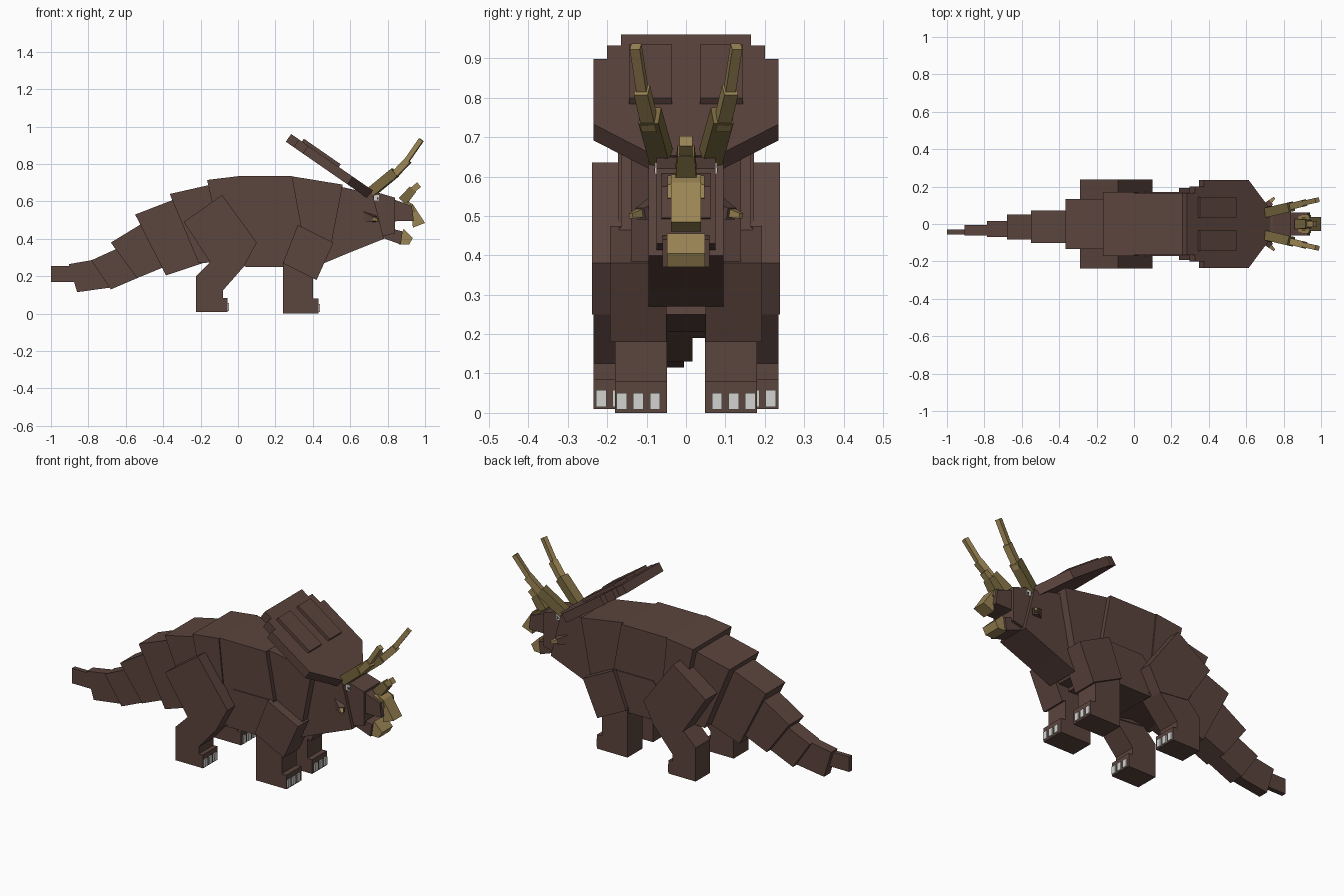
import bpy, bmesh
from mathutils import Matrix, Vector

cube = bpy.data.objects.get("Cube")
if cube:
    bpy.data.objects.remove(cube)


def material(name, color):
    mat = bpy.data.materials.new(name)
    mat.use_nodes = True
    mat.diffuse_color = (*color, 1)
    mat.node_tree.nodes["Principled BSDF"].inputs["Base Color"].default_value = (*color, 1)
    return mat


hide = material("brown hide", (.105, .058, .047))
horn = material("tan horn", (.33, .235, .09))
dark_horn = material("dark horn", (.19, .14, .05))
claw = material("pale claw", (.65, .65, .63))
pupil_black = material("pupil black", (.02, .015, .015))


def finish(name, bm, mat):
    bmesh.ops.recalc_face_normals(bm, faces=bm.faces)
    mesh = bpy.data.meshes.new(name)
    bm.to_mesh(mesh)
    bm.free()
    mesh.materials.append(mat)
    obj = bpy.data.objects.new(name, mesh)
    bpy.context.collection.objects.link(obj)
    return obj


def prism(name, profile, near, far, mat=hide, matrix=Matrix()):
    """Side profile (x, z) extruded along y from near to far."""
    bm = bmesh.new()
    face = bm.faces.new([bm.verts.new((x, near, z)) for x, z in profile])
    grown = bmesh.ops.extrude_face_region(bm, geom=[face])["geom"]
    moved = [v for v in grown if isinstance(v, bmesh.types.BMVert)]
    bmesh.ops.translate(bm, verts=moved, vec=(0, far - near, 0))
    bm.transform(matrix)
    return finish(name, bm, mat)


def slab(name, profile, half, mat=hide, center=0):
    return prism(name, profile, center - half, center + half, mat)


def box(name, low, high, mat=hide):
    (x0, y0, z0), (x1, y1, z1) = low, high
    return prism(name, [(x0, z0), (x1, z0), (x1, z1), (x0, z1)], y0, y1, mat)


def rod(name, start, end, size, mat, tip=1.0):
    """Square bar between two points, narrowed at the end by tip."""
    start, end = Vector(start), Vector(end)
    axis = end - start
    bm = bmesh.new()
    bmesh.ops.create_cube(bm, size=1)
    for v in bm.verts:
        scale = size * (tip if v.co.z > 0 else 1)
        v.co = (v.co.x * scale, v.co.y * scale, v.co.z * axis.length)
    turn = axis.to_track_quat("Z", "Y").to_matrix().to_4x4()
    bm.transform(Matrix.Translation((start + end) / 2) @ turn)
    return finish(name, bm, mat)


# Tail, from the tip towards the hips
slab("tail_tip", [(-1, .17), (-.8, .17), (-.8, .255), (-1, .255)], .013, center=-.043)
slab("tail_end", [(-.905, .265), (-.76, .29), (-.68, .14), (-.86, .115)], .028, center=-.033)
slab("tail_fourth", [(-.785, .285), (-.62, .36), (-.54, .19), (-.68, .13)], .043, center=-.027)
slab("tail_third", [(-.68, .38), (-.5, .49), (-.37, .26), (-.54, .19)], .067, center=-.017)
slab("tail_second", [(-.55, .53), (-.33, .615), (-.16, .28), (-.385, .205)], .087, center=-.015)
slab("hips", [(-.365, .64), (-.1, .7), (-.03, .28), (-.21, .27)], .133)

# Torso
slab("rear_body", [(-.165, .715), (0, .735), (.05, .25), (-.07, .28)], .172)
slab("middle_body", [(0, .735), (.29, .735), (.34, .46), (.34, .25), (.04, .25), (-.02, .4)], .165)
slab("belly", [(.04, .25), (.38, .25), (.34, .47), (.09, .47), (.04, .42)], .17)
slab("chest", [(.285, .735), (.56, .69), (.5, .38), (.44, .27), (.3, .27)], .14)
slab("throat", [(.5, .69), (.72, .64), (.78, .4), (.58, .32), (.46, .27), (.4, .4)], .095)

# Head and jaws
slab("cheeks", [(.6, .63), (.74, .65), (.84, .62), (.84, .43), (.76, .41), (.6, .45)], .075)
slab("snout", [(.7, .66), (.93, .575), (.94, .495), (.85, .495), (.7, .46)], .062)
slab("lower_jaw", [(.72, .48), (.84, .45), (.88, .44), (.87, .37), (.76, .41)], .06)
slab("upper_beak", [(.9, .605), (.935, .585), (1, .485), (.935, .46), (.925, .57)], .038, horn)
slab("nose_plate", [(.88, .602), (.935, .58), (.945, .545), (.9, .54)], .047, horn)
slab("lower_beak", [(.86, .37), (.915, .37), (.935, .405), (.885, .455)], .048, horn)
rod("nose_horn_base", (.88, .0, .6), (.935, .0, .665), .055, dark_horn, .8)
rod("nose_horn_tip", (.92, .0, .65), (.968, .0, .69), .032, horn)

# Frill: stepped shield leaning back over the shoulders
lean = Matrix(((.822, .569, 0, .27), (0, 0, 1, 0), (-.569, .822, 0, .94), (0, 0, 0, 1)))
edge = [(0, .165), (.05, .165), (.05, .2), (.11, .2), (.11, .235), (.4, .235), (.54, .08)]
shield = edge + [(u, -w) for u, w in reversed(edge)]
prism("frill", shield, -.025, .025, matrix=lean)

for side, label in ((1, "left"), (-1, "right")):
    def part(kind):
        return f"{label}_{kind}"

    def span(inner, outer):
        return sorted((side * inner, side * outer))

    # Raised frill panel
    w0, w1 = span(.035, .145)
    prism(part("frill_panel"), [(.07, w0), (.31, w0), (.31, w1), (.07, w1)],
          .02, .043, matrix=lean)

    # Brow horn in three narrowing bars
    rod(part("horn_base"), (.7, side * .06, .64), (.84, side * .092, .755), .052, dark_horn)
    rod(part("horn_middle"), (.82, side * .09, .725), (.91, side * .112, .82), .036, horn)
    rod(part("horn_tip"), (.89, side * .108, .8), (.98, side * .128, .93), .026, horn)

    # Cheek spike
    rod(part("cheek_spike"), (.68, side * .065, .52), (.73, side * .115, .505), .06, hide, .5)
    rod(part("cheek_spike_tip"), (.7, side * .09, .515), (.75, side * .14, .5), .032, horn, .4)

    # Eye
    y0, y1 = span(.07, .079)
    box(part("eye"), (.728, y0, .605), (.755, y1, .635), claw)
    y0, y1 = span(.074, .08)
    box(part("pupil"), (.742, y0, .61), (.752, y1, .622), pupil_black)

    # Front leg
    prism(part("front_upper_leg"), [(.32, .475), (.51, .38), (.42, .18), (.24, .27)], *span(.05, .193))
    prism(part("front_lower_leg"), [(.24, .28), (.24, 0), (.43, 0), (.43, .08), (.4, .08), (.4, .23)],
          *span(.048, .18))

    # Hind leg
    prism(part("thigh"), [(-.29, .49), (-.085, .635), (.1, .38), (.03, .25), (-.145, .27)],
          *span(.1, .238))
    prism(part("hind_lower_leg"), [(-.145, .28), (.03, .25), (-.08, .125), (-.08, .085),
                                   (-.055, .085), (-.055, .01), (-.225, .01), (-.225, .2)],
          *span(.105, .235))

    # Claws, three on each foot
    for foot, front, inner, low in (("front", .43, .07, .008), ("hind", -.055, .122, .015)):
        for i in range(3):
            start = inner + i * .042
            y0, y1 = span(start - .004, start + .022)
            box(part(f"{foot}_claw_{i}"), (front - .01, y0, low), (front + .008, y1, low + .043), claw)
